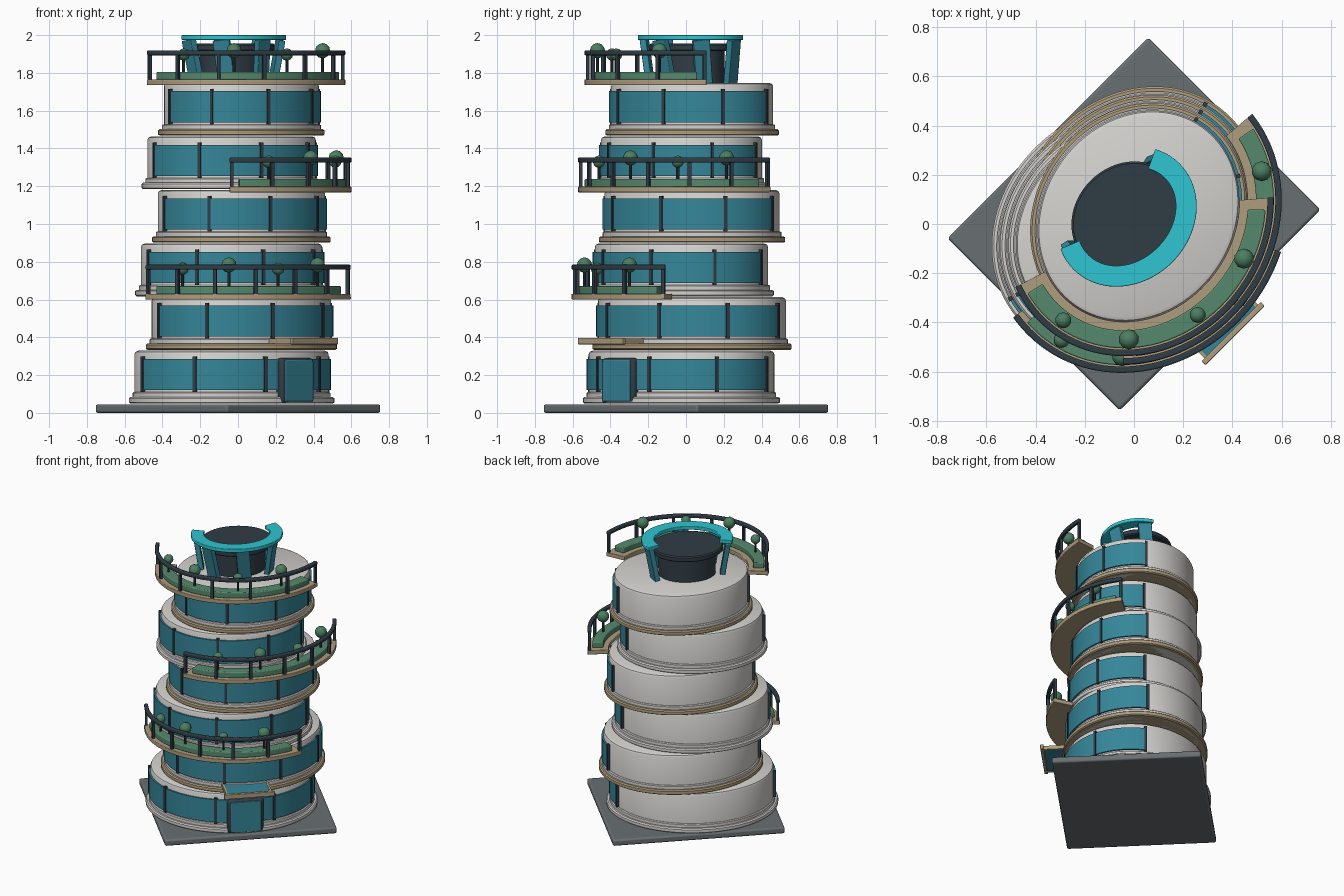
import bpy, bmesh, math
from mathutils import Matrix, Vector

if "Cube" in bpy.data.objects:
    bpy.data.objects.remove(bpy.data.objects["Cube"])


def material(name, r, g, b):
    m = bpy.data.materials.new(name)
    m.diffuse_color = (r, g, b, 1)
    m.use_nodes = True
    m.node_tree.nodes["Principled BSDF"].inputs["Base Color"].default_value = m.diffuse_color
    return m


WHITE = material("white_wall", .66, .645, .62)
GREY = material("grey_paving", .14, .157, .165)
TAN = material("tan_stone", .43, .34, .21)
GLASS = material("blue_glass", .036, .24, .32)
TEAL = material("bright_teal", .028, .56, .64)
DARK = material("dark_metal", .03, .046, .06)
GREEN = material("planting_green", .09, .25, .155)
LEAF = material("leaf_green", .07, .21, .12)
TURN = math.radians(45)          # the entrance looks along +x, -y


def finish(name, bm, mat, bevel=0):
    bmesh.ops.recalc_face_normals(bm, faces=bm.faces)
    me = bpy.data.meshes.new(name)
    bm.to_mesh(me)
    bm.free()
    me.materials.append(mat)
    ob = bpy.data.objects.new(name, me)
    bpy.context.collection.objects.link(ob)
    if bevel:
        mod = ob.modifiers.new("bevel", 'BEVEL')
        mod.width, mod.segments = bevel, 3
    return ob


class Oval:
    """Elliptical plan: centre, turn and half axes."""

    def __init__(self, cx, cy, turn, a, b):
        self.cx, self.cy, self.turn, self.a, self.b = cx, cy, math.radians(turn), a, b

    def point(self, t, d, z):
        x, y = (self.a + d) * math.cos(t), (self.b + d) * math.sin(t)
        c, s = math.cos(self.turn), math.sin(self.turn)
        return Vector((self.cx + x * c - y * s, self.cy + x * s + y * c, z))

    def param(self, azimuth, d=0):
        w = math.radians(azimuth) - self.turn
        t = math.atan2(math.sin(w) / (self.b + d), math.cos(w) / (self.a + d))
        return t + 2 * math.pi * round((w - t) / (2 * math.pi))


def drum(name, oval, profile, mat, n=96):
    """Solid of stacked oval rings; profile is (offset, z)."""
    bm = bmesh.new()
    rings = [[bm.verts.new(oval.point(2 * math.pi * i / n, d, z)) for i in range(n)]
             for d, z in profile]
    for r, s in zip(rings, rings[1:]):
        for i in range(n):
            j = (i + 1) % n
            bm.faces.new((r[i], r[j], s[j], s[i]))
    bm.faces.new(rings[0])
    bm.faces.new(rings[-1])
    return finish(name, bm, mat)


def add_arc(bm, oval, t0, t1, d0, d1, z0, z1, n=1):
    """Curved bar with a rectangular section."""
    section = ((d0, z0), (d1, z0), (d1, z1), (d0, z1))
    rows = [[bm.verts.new(oval.point(t0 + (t1 - t0) * i / n, d, z)) for d, z in section]
            for i in range(n + 1)]
    for r, s in zip(rows, rows[1:]):
        for k in range(4):
            m = (k + 1) % 4
            bm.faces.new((r[k], r[m], s[m], s[k]))
    bm.faces.new(rows[0])
    bm.faces.new(rows[-1])


def arc(name, mat, *args, bevel=0):
    bm = bmesh.new()
    add_arc(bm, *args)
    return finish(name, bm, mat, bevel)


def block(name, side, front, z, size, mat, bevel=0):
    """Box placed by sideways and frontward distance in the turned plan."""
    bm = bmesh.new()
    bmesh.ops.create_cube(bm, size=1)
    m = (Matrix.Rotation(TURN, 4, 'Z') @ Matrix.Translation((side, -front, z))
         @ Matrix.Diagonal((*size, 1)))
    bmesh.ops.transform(bm, matrix=m, verts=bm.verts)
    return finish(name, bm, mat, bevel)


# paved base
block("base_plate", 0, 0, .0225, (1.155, .99, .045), GREY, .012)

# six storeys, alternately shifted and twisted
floors = []
for i in range(6):
    odd = i % 2
    a = .539 - .0178 * i
    z = .05 + .2836 * i
    o = Oval(.018, .032, 54, a, a / 1.16) if odd else Oval(-.034, -.024, 36, a, a / 1.16)
    floors.append((o, z))
    drum(f"storey_wall_{i + 1}", o, [(0, z), (0, z + .26), (-.006, z + .273), (-.02, z + .279)], WHITE)
    drum(f"floor_slab_{i + 1}", o, [(.022, z), (.03, z + .006), (.03, z + .027), (.022, z + .034)],
         TAN if odd else WHITE)
    drum(f"skirting_{i + 1}", o, [(.01, z + .03), (.01, z + .055), (.004, z + .06)], WHITE)
    # window band with six mullions
    mid = math.radians(-90 + (-9 if odd else 9))
    half = math.radians(105)
    arc(f"window_band_{i + 1}", GLASS, o, mid - half, mid + half, -.02, .011, z + .07, z + .235, 60)
    bm = bmesh.new()
    for k in range(6):
        t = mid - half + k * half * 2 / 5
        add_arc(bm, o, t - .018, t + .018, -.02, .017, z + .06, z + .248)
    finish(f"mullions_{i + 1}", bm, DARK)


def balcony(label, level, az0, az1):
    o, z = floors[level]
    z += .267
    t0, t1 = o.param(az0, .13), o.param(az1, .13)
    arc(f"{label}_balcony_deck", TAN, o, t0, t1, 0, .14, z, z + .03, 48, bevel=.004)
    arc(f"{label}_balcony_planter", GREEN, o, t0 + .09, t1 - .09, .035, .108, z + .028, z + .07, 44, bevel=.006)
    arc(f"{label}_balcony_handrail", DARK, o, t0, t1, .114, .14, z + .158, z + .184, 48, bevel=.006)
    posts = bmesh.new()
    for k in range(7):
        t = t0 + .018 + (t1 - t0 - .036) * k / 6
        add_arc(posts, o, t - .016, t + .016, .118, .136, z + .02, z + .165)
    finish(f"{label}_balcony_posts", posts, DARK)
    # small round trees on thin trunks
    trunks, crowns = bmesh.new(), bmesh.new()
    for k, f in enumerate((.17, .39, .61, .82)):
        t = t0 + (t1 - t0) * f
        r, h = ((.033, .162), (.041, .182))[k % 2]
        bmesh.ops.create_cone(trunks, cap_ends=True, segments=8, radius1=.008, radius2=.008, depth=.1,
                              matrix=Matrix.Translation(o.point(t, .072, z + .11)))
        bmesh.ops.create_icosphere(crowns, subdivisions=2, radius=r,
                                   matrix=Matrix.Translation(o.point(t, .072, z + h)))
    finish(f"{label}_tree_trunks", trunks, DARK)
    finish(f"{label}_tree_crowns", crowns, LEAF)


balcony("lower", 1, -141, -14)
balcony("middle", 3, -96, 42)
balcony("upper", 5, -150, 8)

# roof core with a flanged cap
core = Oval(-.03, .03, 45, .24, .2075)
drum("roof_core", core, [(-.05, 1.74), (-.05, 1.92)], DARK)
drum("roof_core_cap", core, [(-.008, 1.915), (0, 1.922), (0, 1.948), (-.008, 1.955)], DARK)

# crescent crown carried by leaning fins
crown = Oval(-.03, .03, 45, .305, .263)
c0, c1 = crown.param(-154), crown.param(67)
arc("roof_crescent", TEAL, crown, c0, c1, -.085, 0, 1.974, 2.0, 60, bevel=.004)
fins = bmesh.new()
for k in range(5):
    t = c0 + .16 + (c1 - c0 - .32) * k / 4
    p = crown.point(t, -.05, 1.86)
    out = p - Vector((crown.cx, crown.cy, 1.86))
    m = (Matrix.Translation(p) @ Matrix.Rotation(math.atan2(out.y, out.x), 4, 'Z')
         @ Matrix.Rotation(math.radians(9), 4, 'Y') @ Matrix.Rotation(math.radians(6), 4, 'X')
         @ Matrix.Diagonal((.035, .09, .235, 1)))
    bmesh.ops.create_cube(fins, size=1, matrix=m)
finish("crescent_fins", fins, GLASS, .004)

# entrance door and canopy
block("door_frame", -.032, .452, .17, (.245, .07, .24), DARK, .02)
block("door_leaf", -.032, .486, .17, (.205, .012, .22), GLASS, .004)
block("canopy_glass", -.03, .5, .38, (.29, .2, .018), GLASS)
block("canopy_front_bar", -.03, .6, .38, (.34, .022, .034), TAN, .004)
for s, side in ((-1, "left"), (1, "right")):
    block(f"canopy_{side}_bar", -.03 + s * .147, .5, .38, (.014, .2, .026), TAN)

# smooth curved faces, keep hard edges
for ob in bpy.context.scene.objects:
    ob.select_set(True)
    bpy.context.view_layer.objects.active = ob
bpy.ops.object.shade_smooth_by_angle(angle=math.radians(30))
